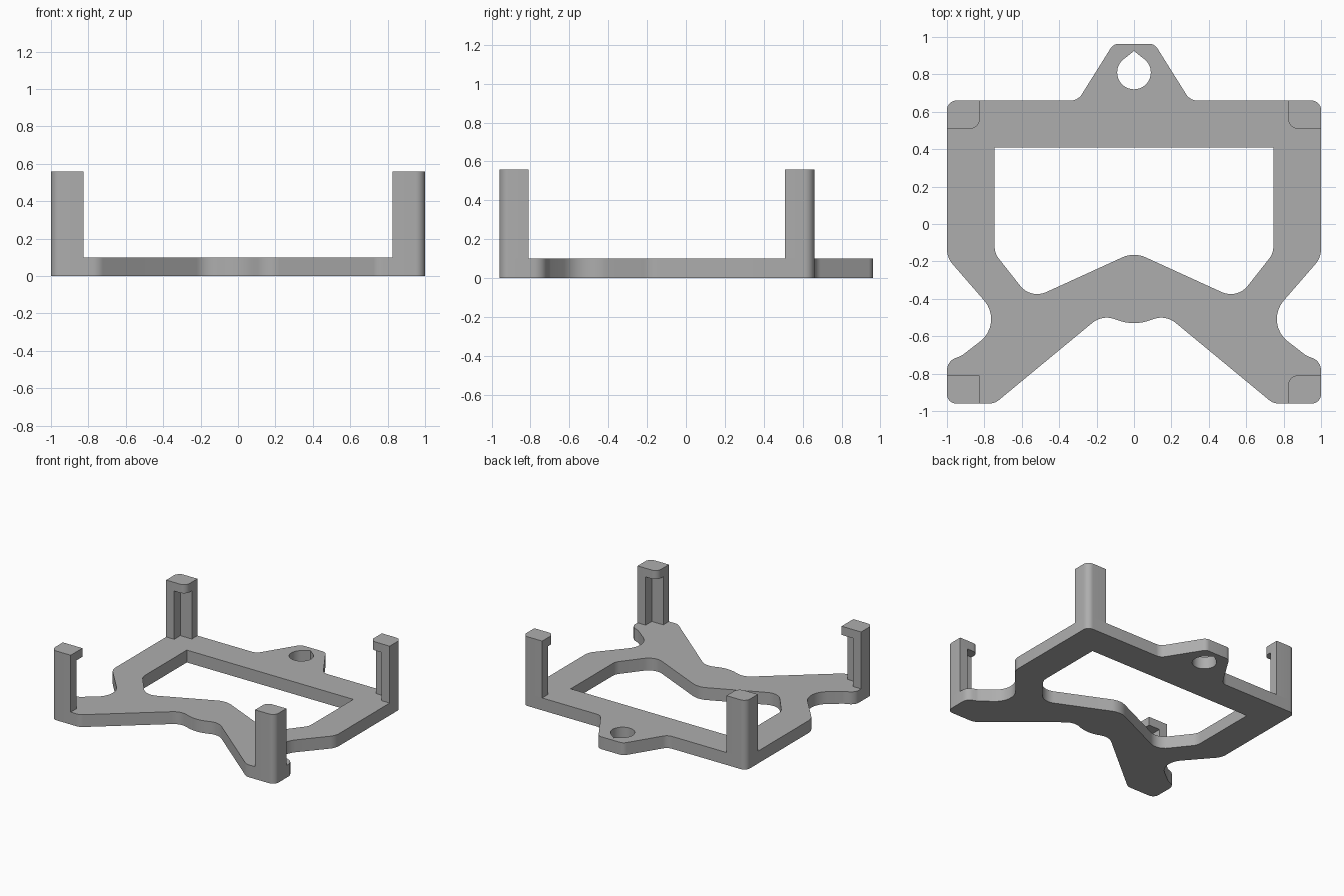
import bpy, bmesh, math
from mathutils import Vector

cube = bpy.data.objects.get("Cube")
if cube:
    bpy.data.objects.remove(cube)

grey = bpy.data.materials.new("mid_grey")
grey.use_nodes = True
COLOUR = (0.42, 0.42, 0.42, 1)
grey.diffuse_color = COLOUR
grey.node_tree.nodes["Principled BSDF"].inputs["Base Color"].default_value = COLOUR


def rounded(corners, steps=8):
    """Turn (x, y, radius) corners into a loop with rounded corners."""
    loop = []
    for i, (x, y, r) in enumerate(corners):
        p = Vector((x, y))
        if r == 0:
            loop.append(p)
            continue
        a = (Vector(corners[i - 1][:2]) - p).normalized()
        b = (Vector(corners[(i + 1) % len(corners)][:2]) - p).normalized()
        half = a.angle(b) / 2
        centre = p + (a + b).normalized() * (r / math.sin(half))
        start = p + a * (r / math.tan(half)) - centre
        end = p + b * (r / math.tan(half)) - centre
        total = start.angle(end)
        for k in range(steps + 1):
            t = k / steps
            arc = start * math.sin((1 - t) * total) + end * math.sin(t * total)
            loop.append(centre + arc / math.sin(total))
    return loop


def mirrored(half):
    """Complete a right-hand corner list that runs from top to bottom."""
    return half + [(-x, y, r) for x, y, r in reversed(half) if x > 0]


def prism(bm, loops, z0, z1):
    """Fill the first loop, less any further loops, and extrude it upward."""
    edges = []
    for loop in loops:
        verts = [bm.verts.new((p.x, p.y, z0)) for p in loop]
        edges += [bm.edges.new((v, verts[i - 1])) for i, v in enumerate(verts)]
    filled = bmesh.ops.triangle_fill(bm, edges=edges, use_beauty=True, normal=(0, 0, 1))
    faces = [g for g in filled["geom"] if isinstance(g, bmesh.types.BMFace)]
    top = bmesh.ops.extrude_face_region(bm, geom=faces, use_keep_orig=True)["geom"]
    for v in top:
        if isinstance(v, bmesh.types.BMVert):
            v.co.z = z1


def finish(name, bm):
    bmesh.ops.recalc_face_normals(bm, faces=bm.faces)
    mesh = bpy.data.meshes.new(name)
    bm.to_mesh(mesh)
    bm.free()
    mesh.materials.append(grey)
    obj = bpy.data.objects.new(name, mesh)
    bpy.context.collection.objects.link(obj)
    bpy.ops.object.select_all(action="DESELECT")
    obj.select_set(True)
    bpy.context.view_layer.objects.active = obj
    bpy.ops.object.shade_smooth_by_angle(angle=math.radians(30))


PLATE, CAP, TOP = 0.1, 0.49, 0.56
FRONT, BACK, SIDE = -0.96, 0.66, 1.0

# Base plate: outline, window and teardrop hanging hole
outline = mirrored([
    (0.11, 0.963, 0.05), (0.3, BACK, 0.07), (SIDE, BACK, 0.05), (SIDE, -0.18, 0.12),
    (0.696, -0.53, 0.15), (0.92, -0.703, 0.08), (SIDE, -0.735, 0.07),
    (SIDE, FRONT, 0.05), (0.745, FRONT, 0.08), (0.17, -0.485, 0.12), (0, -0.545, 0.25)])
window = mirrored([(0.745, 0.41, 0), (0.745, -0.157, 0.1), (0.552, -0.402, 0.115),
                   (0, -0.15, 0.15)])
hole = [Vector((0, 0.925))]
for k in range(33):
    a = math.radians(90 + 38 + k * (360 - 76) / 32)
    hole.append(Vector((0.09 * math.cos(a), 0.81 + 0.09 * math.sin(a))))
bm = bmesh.new()
prism(bm, [rounded(outline), rounded(window), hole], 0, PLATE)
finish("base_plate", bm)

# Corner posts: an angle-section upright under a full cap
WIDTH, DEPTH, WALL = 0.175, 0.15, 0.072


def post(name, sx, y, sy, inner):
    def place(corners):
        return rounded([(sx * (SIDE - u), y - sy * v, r) for u, v, r in corners])
    bm = bmesh.new()
    prism(bm, [place([(0, 0, 0.05), (WIDTH, 0, 0), (WIDTH, WALL, 0),
                      (WALL, WALL, 0), (WALL, DEPTH, 0), (0, DEPTH, 0)])], PLATE, CAP)
    prism(bm, [place([(0, 0, 0.05), (WIDTH, 0, 0), (WIDTH, DEPTH, inner),
                      (0, DEPTH, 0)])], CAP, TOP)
    finish(name, bm)


for side, sx in (("left", 1), ("right", -1)):
    post("back_" + side + "_post", sx, BACK, 1, 0.05)
    post("front_" + side + "_post", sx, FRONT, -1, 0.05 if sx > 0 else 0)
